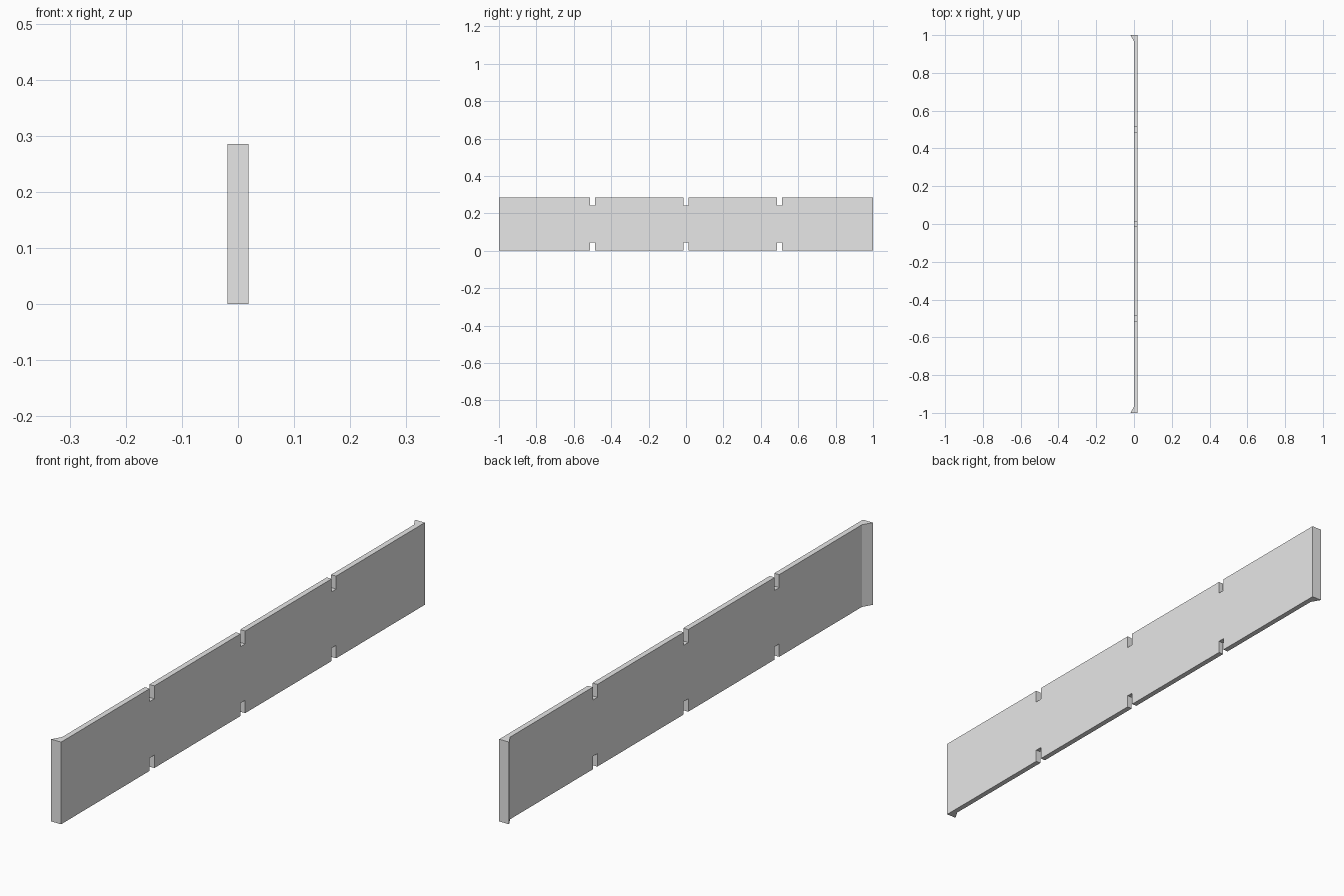
import bpy
import bmesh
from mathutils import Vector

cube = bpy.data.objects.get("Cube")
if cube:
    bpy.data.objects.remove(cube, do_unlink=True)

HALF = 1.0       # half of the length
HEIGHT = 0.286
THICK = 0.019    # panel thickness, also how far the end lips stick out
LIP = 0.033      # length of the lip taper
SLOT_W = 0.025
SLOT_D = 0.045

grey = bpy.data.materials.new("light grey")
grey.use_nodes = True
grey.diffuse_color = (0.8, 0.8, 0.8, 1)
grey.node_tree.nodes["Principled BSDF"].inputs["Base Color"].default_value = (0.8, 0.8, 0.8, 1)


def prism(name, outline, direction):
    """Extrude a flat outline along a direction into a solid object."""
    bm = bmesh.new()
    face = bm.faces.new([bm.verts.new(p) for p in outline])
    result = bmesh.ops.extrude_face_region(bm, geom=[face], use_keep_orig=True)
    moved = [v for v in result["geom"] if isinstance(v, bmesh.types.BMVert)]
    bmesh.ops.translate(bm, verts=moved, vec=Vector(direction))
    bmesh.ops.recalc_face_normals(bm, faces=bm.faces)
    mesh = bpy.data.meshes.new(name)
    bm.to_mesh(mesh)
    bm.free()
    mesh.materials.append(grey)
    obj = bpy.data.objects.new(name, mesh)
    bpy.context.collection.objects.link(obj)
    return obj


# Panel with matching slots in its top and bottom edges
bottom = [(-HALF, 0)]
for centre in (-0.5, 0, 0.5):
    a, b = centre - SLOT_W / 2, centre + SLOT_W / 2
    bottom += [(a, 0), (a, SLOT_D), (b, SLOT_D), (b, 0)]
bottom.append((HALF, 0))
top = [(y, HEIGHT - z) for y, z in reversed(bottom)]
prism("slotted_panel", [(0, y, z) for y, z in bottom + top], (THICK, 0, 0))

# Tapered lips at both ends
for name, side in (("front_lip", -1), ("back_lip", 1)):
    outline = [(0, side * HALF, 0), (-THICK, side * HALF, 0), (0, side * (HALF - LIP), 0)]
    prism(name, outline, (0, 0, HEIGHT))
